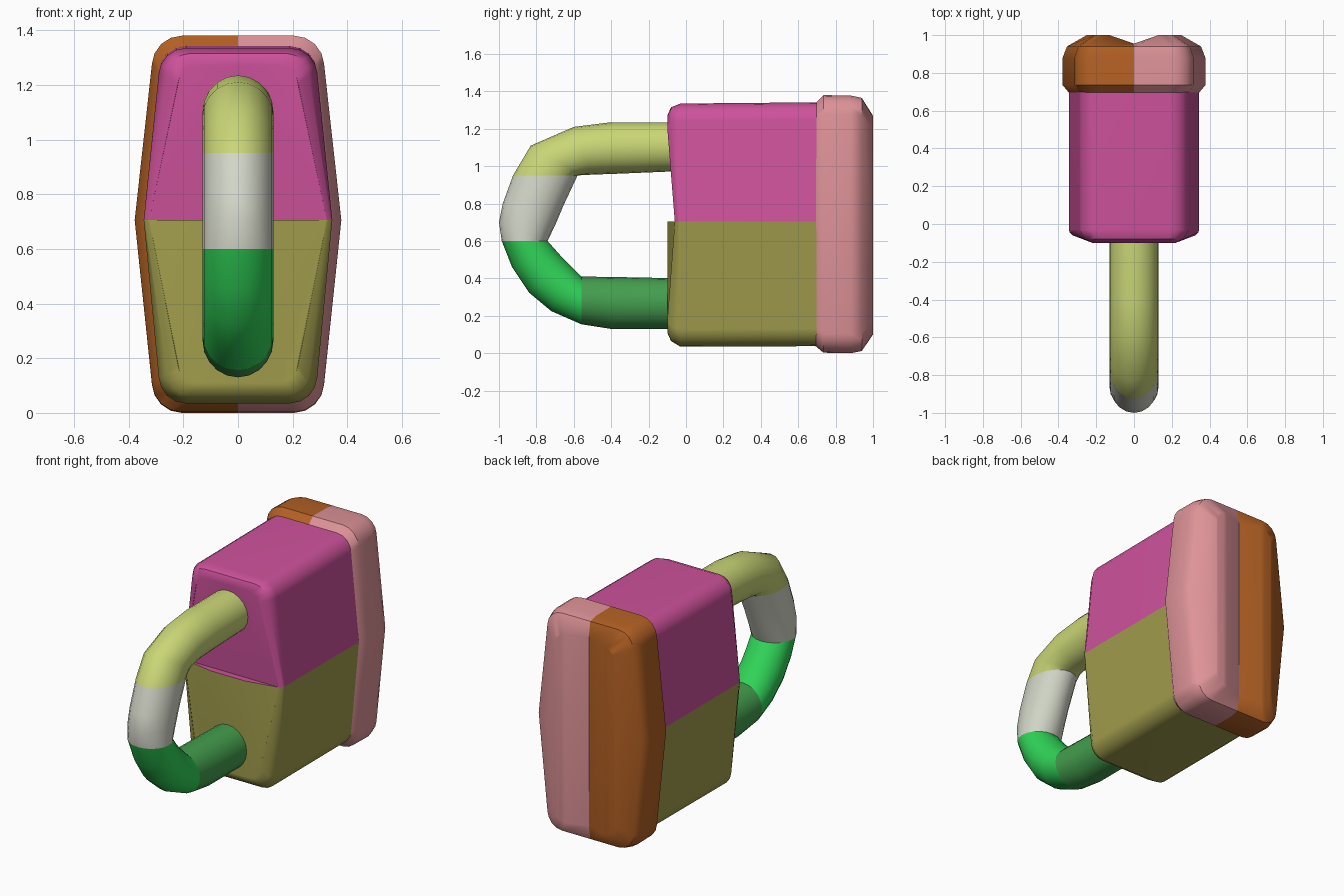
import bpy, bmesh, math

cube = bpy.data.objects.get("Cube")
if cube:
    bpy.data.objects.remove(cube, do_unlink=True)

MID_Z = 0.705


def material(name, rgb):
    lin = [((c / 255 + 0.055) / 1.055) ** 2.4 for c in rgb]
    m = bpy.data.materials.new(name)
    m.use_nodes = True
    m.diffuse_color = (*lin, 1)
    bsdf = m.node_tree.nodes["Principled BSDF"]
    bsdf.inputs["Base Color"].default_value = (*lin, 1)
    bsdf.inputs["Roughness"].default_value = 0.6
    return m


magenta = material("magenta", (206, 82, 156))
olive = material("olive", (162, 158, 77))
pink = material("pink", (222, 147, 152))
orange = material("orange", (180, 97, 36))
lime = material("pale lime", (202, 214, 118))
white = material("warm white", (212, 215, 201))
green = material("bright green", (48, 212, 88))
dark_green = material("dark green", (68, 158, 78))


def outline(y, w, t, top, bottom, r, mid_y=None, centre_y=None):
    """Rounded six-sided ring: w = half width at the middle, t = at the ends."""
    arc = [(t - r + r * math.cos(a), r - r * math.sin(a))
           for a in (math.radians(d) for d in (90, 68, 46, 24, 4))]
    cy = y if centre_y is None else centre_y
    my = y if mid_y is None else mid_y
    side = [(0, cy, top)] + [(x, y, top - d) for x, d in arc]
    side += [(w, my, MID_Z)]
    side += [(x, y, bottom + d) for x, d in reversed(arc)] + [(0, cy, bottom)]
    return side + [(-x, yy, z) for x, yy, z in reversed(side[1:-1])]


def loft(name, rings, mats, rule=None, end=None, split=0, middle=(), limit=40):
    """Skin a stack of closed rings; close ring number `end` with two halves."""
    bm = bmesh.new()
    loops = [[bm.verts.new(p) for p in ring] for ring in rings]
    n = len(loops[0])
    for a, b in zip(loops, loops[1:]):
        for i in range(n):
            j = (i + 1) % n
            bm.faces.new((a[i], a[j], b[j], b[i]))
    if end is not None:
        ring = loops[end]
        ring = ring[split:] + ring[:split]
        mid = [bm.verts.new(p) for p in middle]
        h = n // 2
        halves = [bm.faces.new(ring[:h + 1] + mid),
                  bm.faces.new(ring[h:] + ring[:1] + mid[::-1])]
        bmesh.ops.triangulate(bm, faces=halves)
    bmesh.ops.recalc_face_normals(bm, faces=bm.faces[:])
    for f in bm.faces:
        f.smooth = True
        if rule:
            f.material_index = rule(f.calc_center_median())
    # Keep creases sharp, including the borders between colours
    for e in bm.edges:
        if len(e.link_faces) == 2:
            f, g = e.link_faces
            e.smooth = (f.material_index == g.material_index
                        and e.calc_face_angle(0) < math.radians(limit))
    mesh = bpy.data.meshes.new(name)
    bm.to_mesh(mesh)
    bm.free()
    for m in mats:
        mesh.materials.append(m)
    ob = bpy.data.objects.new(name, mesh)
    bpy.context.collection.objects.link(ob)
    wn = ob.modifiers.new("Even shading", 'WEIGHTED_NORMAL')
    wn.keep_sharp = True
    return ob


# Main body: magenta above the middle line, olive below
loft("body", [
    outline(-0.10, 0.325, 0.22, 1.27, 0.11, 0.07, mid_y=-0.06),
    outline(-0.08, 0.34, 0.26, 1.315, 0.065, 0.085, mid_y=-0.045),
    outline(-0.03, 0.345, 0.29, 1.335, 0.035, 0.10, mid_y=-0.03),
    outline(0.75, 0.345, 0.29, 1.342, 0.038, 0.10),
], [magenta, olive], lambda c: 0 if c.z > MID_Z else 1,
    end=0, split=6, middle=[(-0.12, -0.1, MID_Z), (0.12, -0.1, MID_Z)])

# Back cap: pink on its left, orange on its right, with a shallow valley
loft("back_cap", [
    outline(0.69, 0.34, 0.285, 1.335, 0.04, 0.10),
    outline(0.735, 0.378, 0.315, 1.38, 0.003, 0.11),
    outline(0.88, 0.378, 0.315, 1.378, 0.0, 0.11),
    outline(0.94, 0.355, 0.295, 1.365, 0.012, 0.10),
    outline(1.0, 0.25, 0.21, 1.27, 0.10, 0.08, centre_y=0.955),
], [pink, orange], lambda c: 0 if c.x > 0 else 1, end=-1)


# Handle: each section runs between an outer and an inner (y, z) point
def section(outer, inner, half_width=0.13, sides=20):
    cy, cz = [(o + i) / 2 for o, i in zip(outer, inner)]
    dy, dz = outer[0] - cy, outer[1] - cz
    ring = []
    for k in range(sides):
        a = math.tau * k / sides
        ring.append((half_width * math.sin(a),
                     cy + dy * math.cos(a), cz + dz * math.cos(a)))
    return ring


parts = {
    "handle_upper_arm": (lime, [
        ((0, 1.235), (0, 0.975)), ((-0.4, 1.235), (-0.36, 0.96)),
        ((-0.6, 1.21), (-0.5, 0.955)), ((-0.83, 1.11), (-0.56, 0.952)),
        ((-0.925, 0.95), (-0.58, 0.95))]),
    "handle_grip": (white, [
        ((-0.925, 0.95), (-0.58, 0.95)), ((-0.98, 0.80), (-0.655, 0.79)),
        ((-1.0, 0.70), (-0.695, 0.695)), ((-0.985, 0.60), (-0.74, 0.60))]),
    "handle_lower_bend": (green, [
        ((-0.985, 0.60), (-0.74, 0.60)), ((-0.93, 0.46), (-0.70, 0.555)),
        ((-0.84, 0.325), (-0.66, 0.51)), ((-0.72, 0.225), (-0.61, 0.46)),
        ((-0.56, 0.155), (-0.56, 0.41))]),
    "handle_lower_arm": (dark_green, [
        ((-0.56, 0.155), (-0.56, 0.41)), ((-0.4, 0.13), (-0.4, 0.408)),
        ((0, 0.13), (0, 0.40))]),
}
for name, (mat, sections) in parts.items():
    loft(name, [section(o, i) for o, i in sections], [mat], limit=50)
